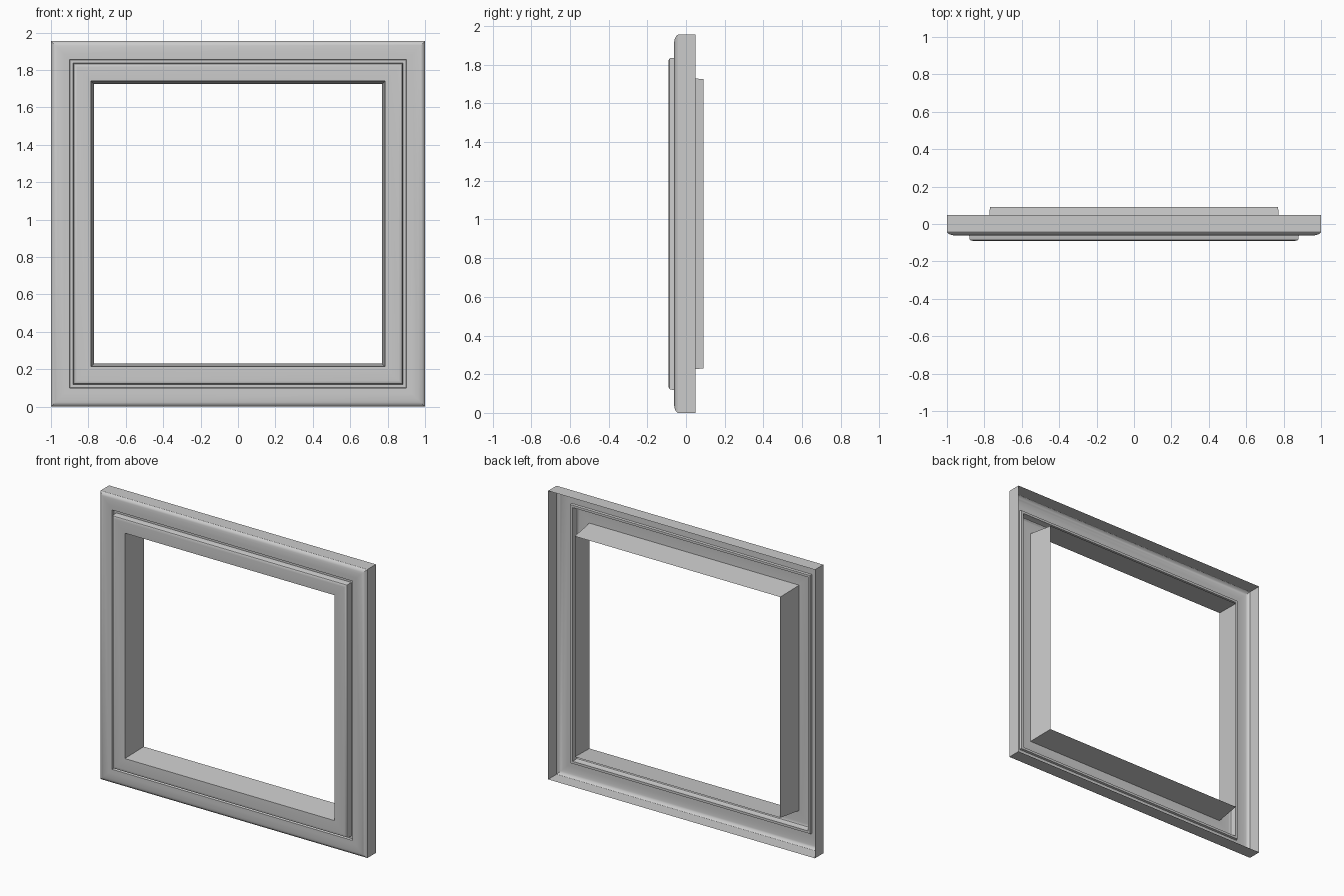
import bpy, bmesh, math

if "Cube" in bpy.data.objects:
    bpy.data.objects.remove(bpy.data.objects["Cube"])

HALF_W, HEIGHT = 1.0, 1.955


def sweep_frame(name, profile):
    """Sweep (inset, y) points around the mitred rectangle as an open sheet."""
    bm = bmesh.new()
    rings = []
    for inset, y in profile:
        x, lo, hi = HALF_W - inset, inset, HEIGHT - inset
        rings.append([bm.verts.new((px, y, pz)) for px, pz in
                      ((-x, lo), (x, lo), (x, hi), (-x, hi))])
    for a, b in zip(rings, rings[1:]):
        for i in range(4):
            j = (i + 1) % 4
            bm.faces.new((a[i], a[j], b[j], b[i]))
    mesh = bpy.data.meshes.new(name)
    bm.to_mesh(mesh)
    bm.free()
    obj = bpy.data.objects.new(name, mesh)
    bpy.context.collection.objects.link(obj)
    bpy.ops.object.select_all(action='DESELECT')
    obj.select_set(True)
    bpy.context.view_layer.objects.active = obj
    bpy.ops.object.shade_smooth_by_angle(angle=math.radians(30))
    return obj


# Outer moulding: side wall, rounded front edge, flat face, shallow groove
sweep_frame("outer_moulding", [
    (0.0, 0.048), (0.0, -0.042), (0.004, -0.048), (0.012, -0.054),
    (0.022, -0.058), (0.036, -0.061), (0.070, -0.061), (0.099, -0.060),
    (0.102, -0.046), (0.118, -0.046)])

# Inner trim: raised front face, then the deep reveal around the opening
sweep_frame("inner_trim", [
    (0.118, -0.046), (0.120, -0.078), (0.123, -0.085), (0.130, -0.089),
    (0.140, -0.090), (0.195, -0.090), (0.214, -0.089), (0.230, 0.091)])
